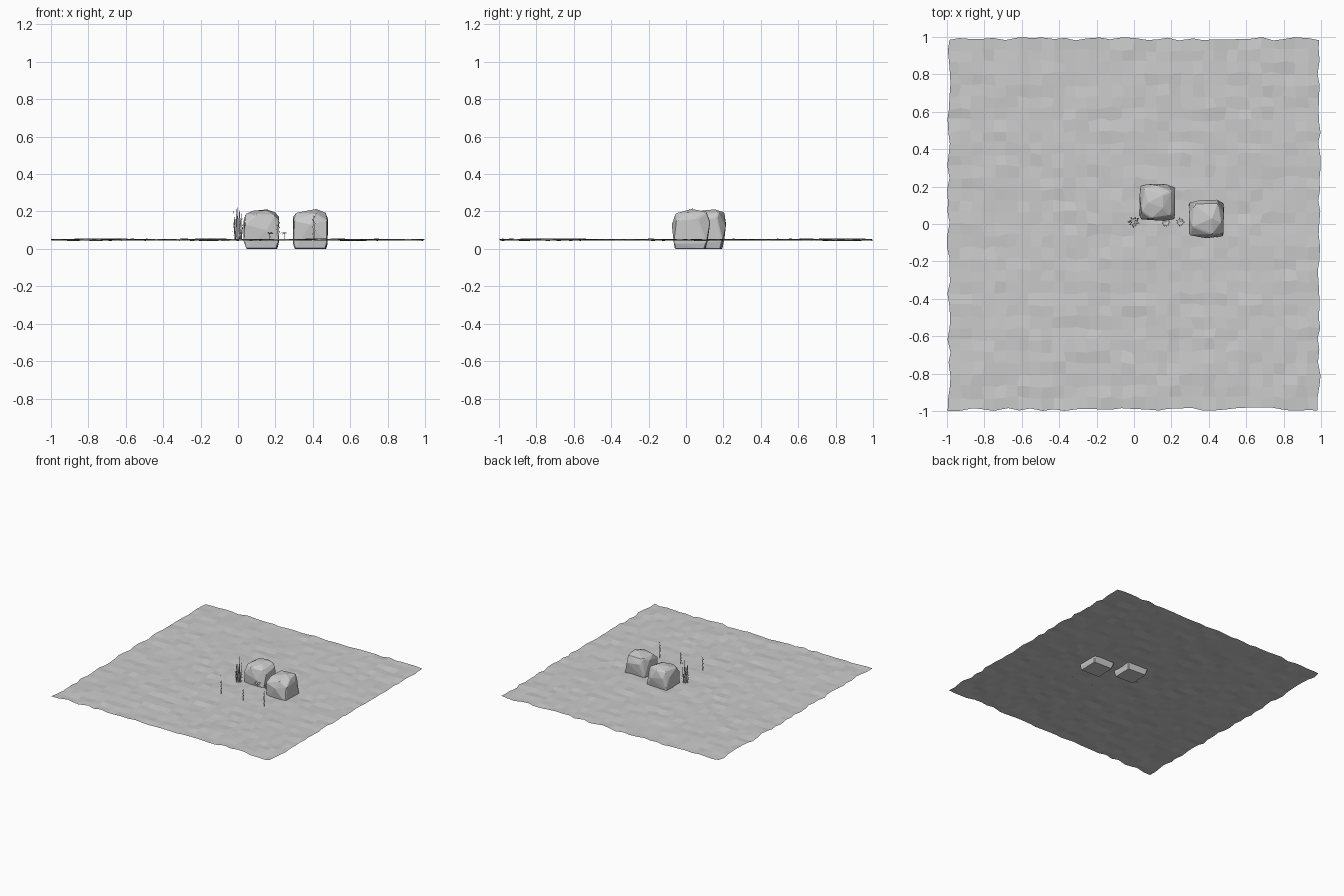
import bpy, bmesh, math, random
from mathutils import Vector

if "Cube" in bpy.data.objects:
    bpy.data.objects.remove(bpy.data.objects["Cube"])

random.seed(4)


def add_object(name, bm):
    mesh = bpy.data.meshes.new(name)
    bm.to_mesh(mesh)
    bm.free()
    ob = bpy.data.objects.new(name, mesh)
    bpy.context.collection.objects.link(ob)
    return ob


# Uneven ground sheet with ragged edges
bm = bmesh.new()
bmesh.ops.create_grid(bm, x_segments=32, y_segments=32, size=0.99)
for v in bm.verts:
    x, y = v.co.x, v.co.y
    v.co.x += random.uniform(-0.01, 0.01)
    v.co.y += random.uniform(-0.01, 0.01)
    v.co.z = 0.049 + 0.002 * math.sin(5 * x + 2) * math.cos(4 * y) + random.uniform(-0.005, 0.005)
add_object("ground", bm)


def rock(name, cx, cy, pts):
    bm = bmesh.new()
    for x, y, z in pts:
        bm.verts.new((cx + x, cy + y, z))
    res = bmesh.ops.convex_hull(bm, input=bm.verts)
    junk = [v for v in bm.verts if not v.link_faces]
    bmesh.ops.delete(bm, geom=junk, context='VERTS')
    bmesh.ops.recalc_face_normals(bm, faces=bm.faces)
    ob = add_object(name, bm)
    bev = ob.modifiers.new("worn_edges", 'BEVEL')
    bev.width = 0.005
    bev.segments = 1
    bev.angle_limit = math.radians(25)
    return ob


# Two faceted boulders, partly sunk in the ground
rock("rock_left", 0.125, 0.115, [
    (-.08, -.08, 0), (.08, -.085, 0), (.085, .07, 0), (-.075, .08, 0),
    (-.095, -.075, .04), (.09, -.09, .03), (.095, .08, .04), (-.09, .09, .05),
    (-.09, -.09, .13), (.03, -.098, .10), (.095, -.06, .15), (.095, .05, .17),
    (.05, .098, .12), (-.06, .098, .14), (-.095, .05, .15),
    (-.085, -.05, .185), (-.03, -.085, .185), (.07, -.07, .18),
    (.075, .06, .195), (0, .09, .195), (-.07, .075, .19),
    (-.05, .0, .203), (.03, -.03, .205), (.03, .04, .211)])
rock("rock_right", 0.387, 0.03, [
    (-.085, -.085, 0), (.08, -.09, 0), (.085, .07, 0), (-.08, .075, 0),
    (-.094, -.085, .03), (.09, -.095, .03), (.092, .08, .03), (-.092, .085, .04),
    (-.09, -.09, .15), (.0, -.106, .13), (.09, -.08, .15), (.094, .03, .16),
    (.06, .10, .14), (-.05, .095, .15), (-.094, .02, .17),
    (-.075, -.045, .193), (.03, -.085, .19), (.08, -.02, .195),
    (.06, .08, .198), (-.065, .075, .194), (.03, .0, .213)])


def blade(bm, base, tip, width, ang):
    # tapered flat leaf with a slight bend
    side = Vector((math.cos(ang), math.sin(ang), 0)) * width / 2
    mid = base.lerp(tip, 0.5) + Vector((0, 0, 0.08 * (tip - base).length))
    v = [bm.verts.new(p) for p in (base - side * .6, base + side * .6,
                                   mid + side, mid - side, tip)]
    bm.faces.new((v[0], v[1], v[2], v[3]))
    bm.faces.new((v[3], v[2], v[4]))


# Tall grass tuft beside the left rock
bm = bmesh.new()
for i in range(18):
    a = i * 2.4
    r = 0.022 * math.sqrt((i + .5) / 18)
    h = random.uniform(0.11, 0.27)
    base = Vector((r * math.cos(a), 0.01 + r * math.sin(a), 0.045))
    tip = Vector((1.6 * r * math.cos(a), 0.01 + 1.6 * r * math.sin(a), h))
    blade(bm, base, tip, 0.008, a + math.pi / 2)
add_object("grass_tuft", bm)

# Two low leaf rosettes between the rocks
for k, cx in enumerate((0.17, 0.247)):
    bm = bmesh.new()
    c = Vector((cx, 0.01, 0.082))
    for i in range(14):
        a = i * 2 * math.pi / 14
        r = random.uniform(0.02, 0.031)
        tip = c + Vector((r * math.cos(a), r * math.sin(a), random.uniform(-.006, .008)))
        blade(bm, c, tip, 0.009, a + math.pi / 2)
    blade(bm, Vector((cx, 0.01, 0.045)), c, 0.005, 0)
    add_object("leaf_rosette_%d" % (k + 1), bm)

# Three flat upright stalks in front, each with small side leaves
for k, (cx, h) in enumerate(((0.015, 0.17), (0.215, 0.15), (0.405, 0.185))):
    bm = bmesh.new()
    blade(bm, Vector((cx, -0.24, 0.045)), Vector((cx, -0.24, h)), 0.007, 0)
    for i in range(6):
        z = 0.07 + (h - 0.09) * i / 5
        s = 1 if i % 2 else -1
        p = Vector((cx, -0.24, z))
        blade(bm, p, p + Vector((s * 0.01, 0, 0.014)), 0.007, 0)
    add_object("stalk_%d" % (k + 1), bm)
